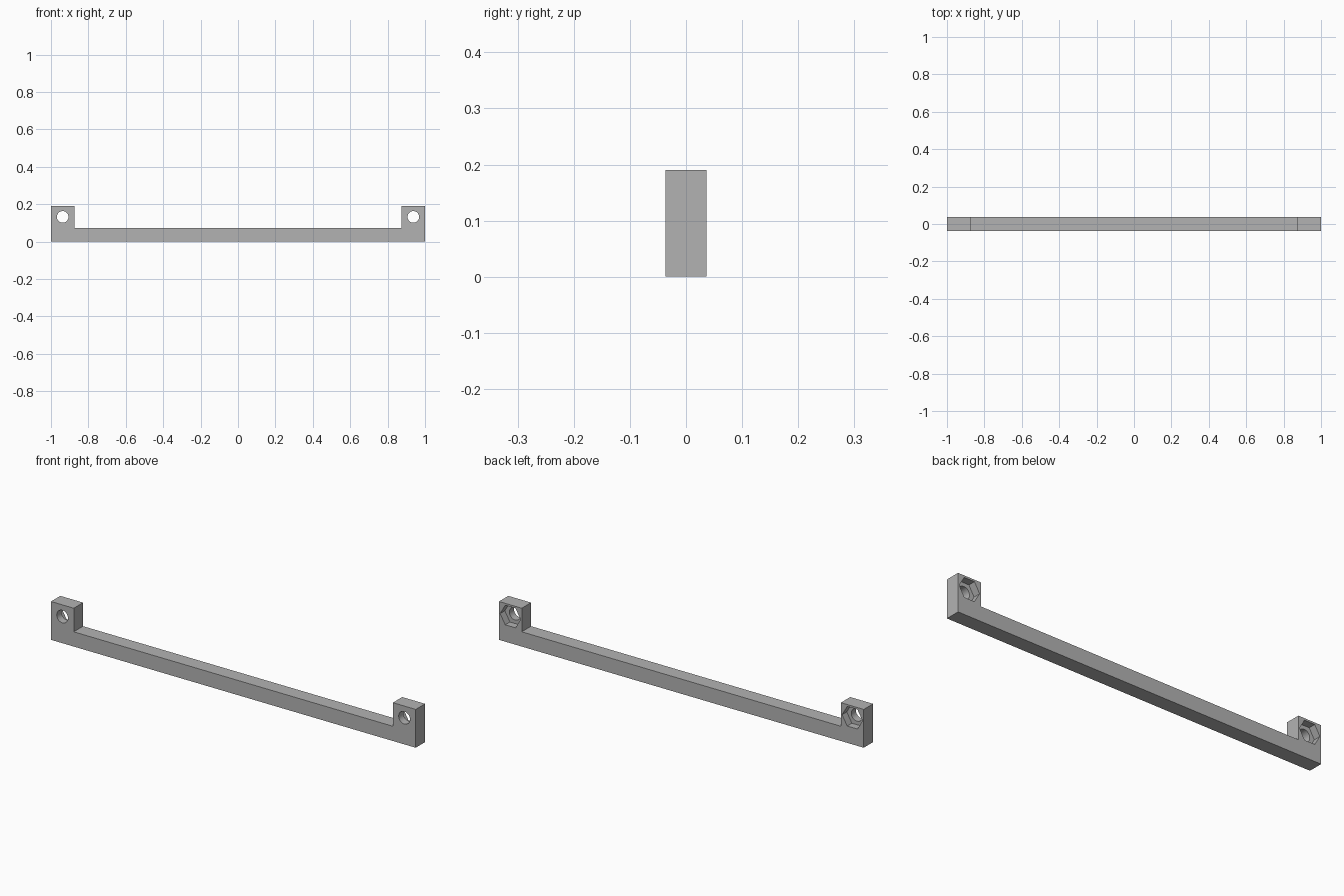
import bpy
import bmesh
from math import cos, sin, pi, radians

if "Cube" in bpy.data.objects:
    bpy.data.objects.remove(bpy.data.objects["Cube"], do_unlink=True)

HALF_DEPTH = 0.0365
HEIGHT = 0.19
BAR_TOP = 0.073
POST_INNER = 0.875
HOLE_X, HOLE_Z = 0.9375, 0.132
HOLE_RADIUS = 0.031
NUT_RADIUS = 0.056

grey = bpy.data.materials.new("plain grey")
grey.use_nodes = True
grey.diffuse_color = (0.45, 0.45, 0.45, 1)
grey.node_tree.nodes["Principled BSDF"].inputs["Base Color"].default_value = grey.diffuse_color


def prism(name, outline, y_front, y_back):
    """Extrude an outline of (x, z) points along y."""
    bm = bmesh.new()
    face = bm.faces.new([bm.verts.new((x, y_front, z)) for x, z in outline])
    grown = bmesh.ops.extrude_face_region(bm, geom=[face])
    verts = [v for v in grown["geom"] if isinstance(v, bmesh.types.BMVert)]
    bmesh.ops.translate(bm, verts=verts, vec=(0, y_back - y_front, 0))
    bmesh.ops.recalc_face_normals(bm, faces=bm.faces)
    mesh = bpy.data.meshes.new(name)
    bm.to_mesh(mesh)
    bm.free()
    mesh.materials.append(grey)
    obj = bpy.data.objects.new(name, mesh)
    bpy.context.collection.objects.link(obj)
    return obj


def polygon(x, z, radius, sides):
    return [(x + radius * cos(2 * pi * i / sides), z + radius * sin(2 * pi * i / sides))
            for i in range(sides)]


def cut(target, cutter):
    cutter.hide_render = True
    mod = target.modifiers.new("cut", "BOOLEAN")
    mod.operation = "DIFFERENCE"
    mod.solver = "EXACT"
    mod.object = cutter
    bpy.ops.object.modifier_apply(modifier=mod.name)
    bpy.data.objects.remove(cutter, do_unlink=True)


# Bar with an upright post at each end
right_half = [(1, 0), (1, HEIGHT), (POST_INNER, HEIGHT), (POST_INNER, BAR_TOP)]
left_half = [(-x, z) for x, z in reversed(right_half)]
bracket = prism("bracket_bar", right_half + left_half, -HALF_DEPTH, HALF_DEPTH)
bpy.ops.object.select_all(action="DESELECT")
bracket.select_set(True)
bpy.context.view_layer.objects.active = bracket

# Screw hole through each post, with a hexagonal nut pocket in the back
for side in (-1, 1):
    x = side * HOLE_X
    cut(bracket, prism("screw_hole_cutter", polygon(x, HOLE_Z, HOLE_RADIUS, 32), -0.1, 0.1))
    cut(bracket, prism("nut_pocket_cutter", polygon(x, HOLE_Z, NUT_RADIUS, 6), 0, 0.1))

bpy.ops.object.shade_smooth_by_angle(angle=radians(30))
